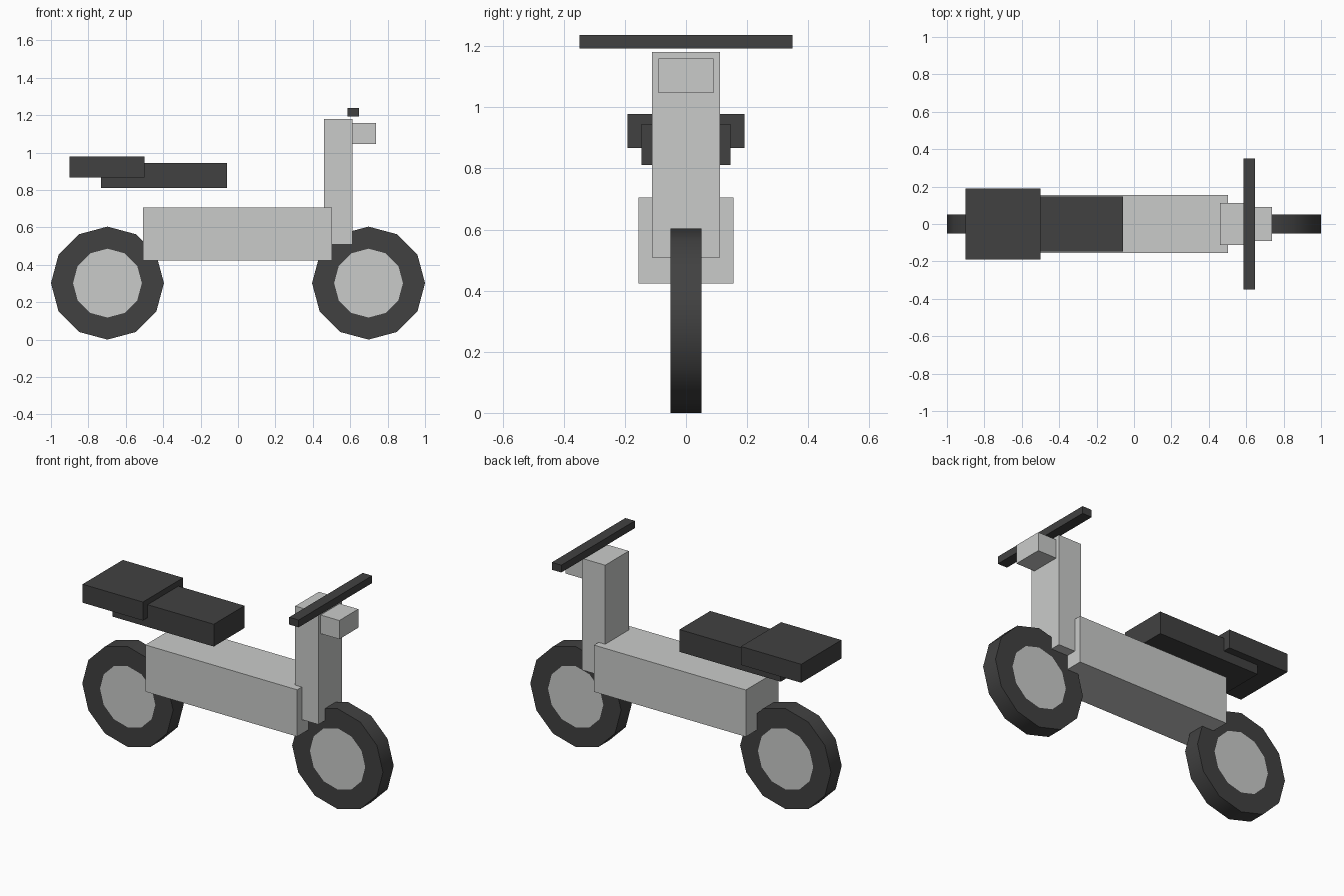
import bpy, bmesh, math
from mathutils import Matrix

if "Cube" in bpy.data.objects:
    bpy.data.objects.remove(bpy.data.objects["Cube"])


def material(name, rgb):
    m = bpy.data.materials.new(name)
    m.diffuse_color = (*rgb, 1)
    m.use_nodes = True
    m.node_tree.nodes["Principled BSDF"].inputs["Base Color"].default_value = m.diffuse_color
    return m


GREY = material("light grey", (0.59, 0.60, 0.59))
DARK = material("charcoal", (0.053, 0.053, 0.053))


def finish(bm, name, mats):
    mesh = bpy.data.meshes.new(name)
    bm.to_mesh(mesh)
    bm.free()
    for m in mats:
        mesh.materials.append(m)
    ob = bpy.data.objects.new(name, mesh)
    bpy.context.collection.objects.link(ob)
    return ob


def box(name, x0, x1, half_y, z0, z1, mat):
    bm = bmesh.new()
    place = Matrix.Translation(((x0 + x1) / 2, 0, (z0 + z1) / 2))
    size = Matrix.Diagonal((x1 - x0, 2 * half_y, z1 - z0, 1))
    bmesh.ops.create_cube(bm, size=1, matrix=place @ size)
    return finish(bm, name, [mat])


def wheel(name, x, radius=0.302, hub=0.184, half_width=0.051):
    bm = bmesh.new()
    place = Matrix.Translation((x, 0, radius)) @ Matrix.Rotation(math.pi / 2, 4, 'X')
    bmesh.ops.create_cone(bm, cap_ends=True, segments=12, radius1=radius,
                          radius2=radius, depth=2 * half_width, matrix=place)
    # hub discs are inset into both side caps
    caps = [f for f in bm.faces if len(f.verts) == 12]
    inset = (radius - hub) * math.cos(math.pi / 12)
    bmesh.ops.inset_individual(bm, faces=caps, thickness=inset, use_even_offset=True)
    for f in bm.faces:
        f.material_index = 1 if len(f.verts) == 12 else 0
    ob = finish(bm, name, [DARK, GREY])
    # rounded tread, sharp rim
    bpy.ops.object.select_all(action='DESELECT')
    ob.select_set(True)
    bpy.context.view_layer.objects.active = ob
    bpy.ops.object.shade_smooth_by_angle(angle=math.radians(40))


# wheels
wheel("rear_wheel", -0.698)
wheel("front_wheel", 0.698)

# frame
box("body", -0.507, 0.503, 0.156, 0.424, 0.705, GREY)
box("steering_column", 0.459, 0.613, 0.112, 0.509, 1.18, GREY)
box("headlight", 0.613, 0.737, 0.09, 1.047, 1.159, GREY)

# handlebar and seats
box("handlebar", 0.585, 0.648, 0.349, 1.193, 1.237, DARK)
box("seat", -0.732, -0.059, 0.146, 0.811, 0.945, DARK)
box("rear_seat", -0.90, -0.499, 0.191, 0.867, 0.978, DARK)
